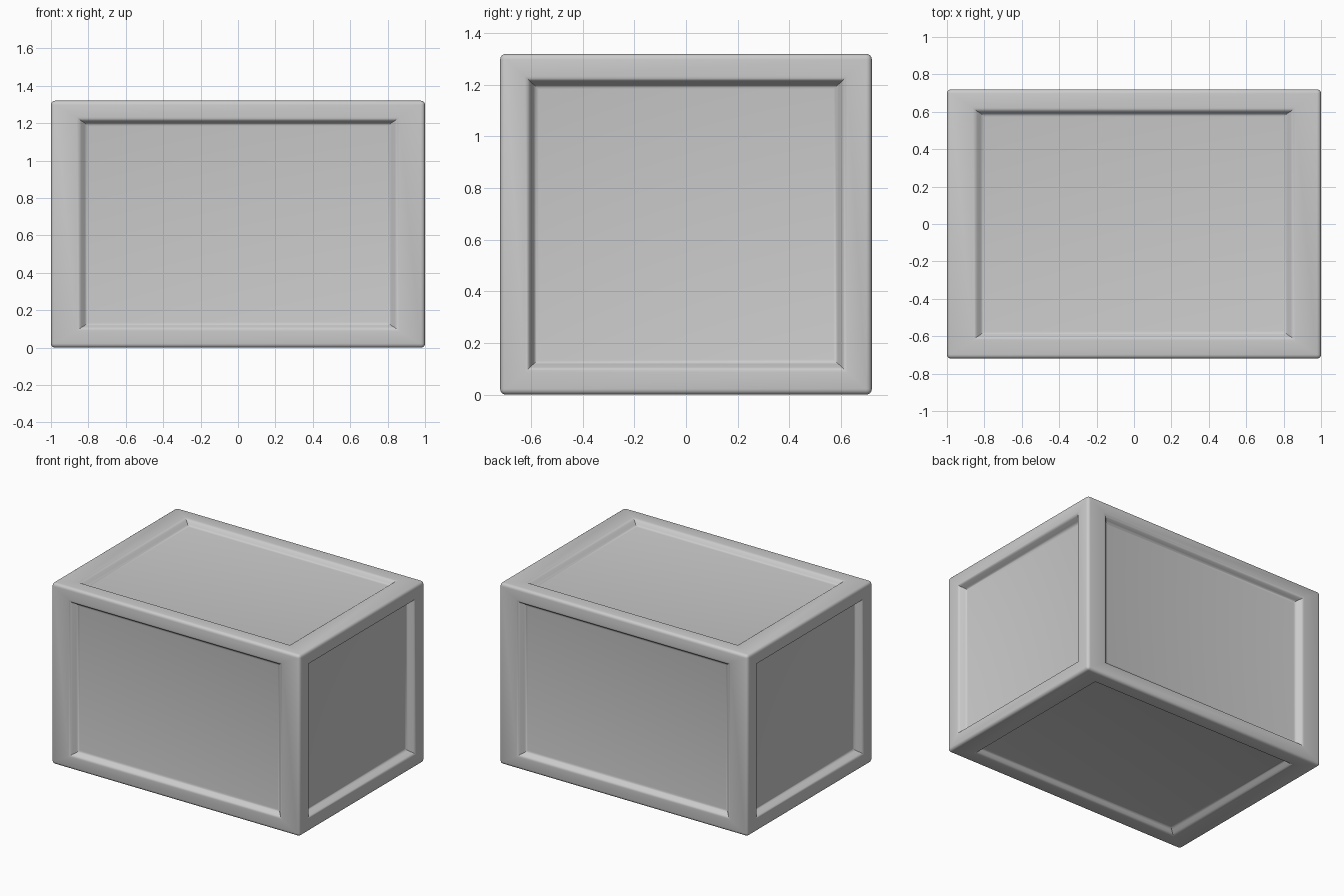
import bpy, bmesh, math

if "Cube" in bpy.data.objects:
    bpy.data.objects.remove(bpy.data.objects["Cube"])

bm = bmesh.new()
bmesh.ops.create_cube(bm, size=2)
outer_edges = list(bm.edges)

# Recess a panel into each of the six sides
sides = list(bm.faces)
bmesh.ops.inset_individual(bm, faces=sides, thickness=0.215)
rims = [e for f in sides for e in f.edges]
bmesh.ops.inset_individual(bm, faces=sides, thickness=0.05, depth=-0.055)
floors = [e for f in sides for e in f.edges]

# Stretch the panelled cube into the final box, standing on the ground
bmesh.ops.scale(bm, vec=(1, 0.72, 0.66), verts=bm.verts)
bmesh.ops.translate(bm, vec=(0, 0, 0.66), verts=bm.verts)

# Round the outside edges, then soften the panel rims and floors
bmesh.ops.bevel(bm, geom=outer_edges, offset=0.022, offset_type='OFFSET',
                segments=4, profile=0.5, affect='EDGES')
soft = [e for e in rims + floors if e.is_valid]
bmesh.ops.bevel(bm, geom=soft, offset=0.014, offset_type='OFFSET',
                segments=3, profile=0.5, affect='EDGES')
bmesh.ops.recalc_face_normals(bm, faces=bm.faces)

mesh = bpy.data.meshes.new("panelled_crate")
bm.to_mesh(mesh)
bm.free()
crate = bpy.data.objects.new("panelled_crate", mesh)
bpy.context.collection.objects.link(crate)

# Smooth shading with crisp mitres
bpy.context.view_layer.objects.active = crate
crate.select_set(True)
bpy.ops.object.shade_smooth_by_angle(angle=math.radians(30))
